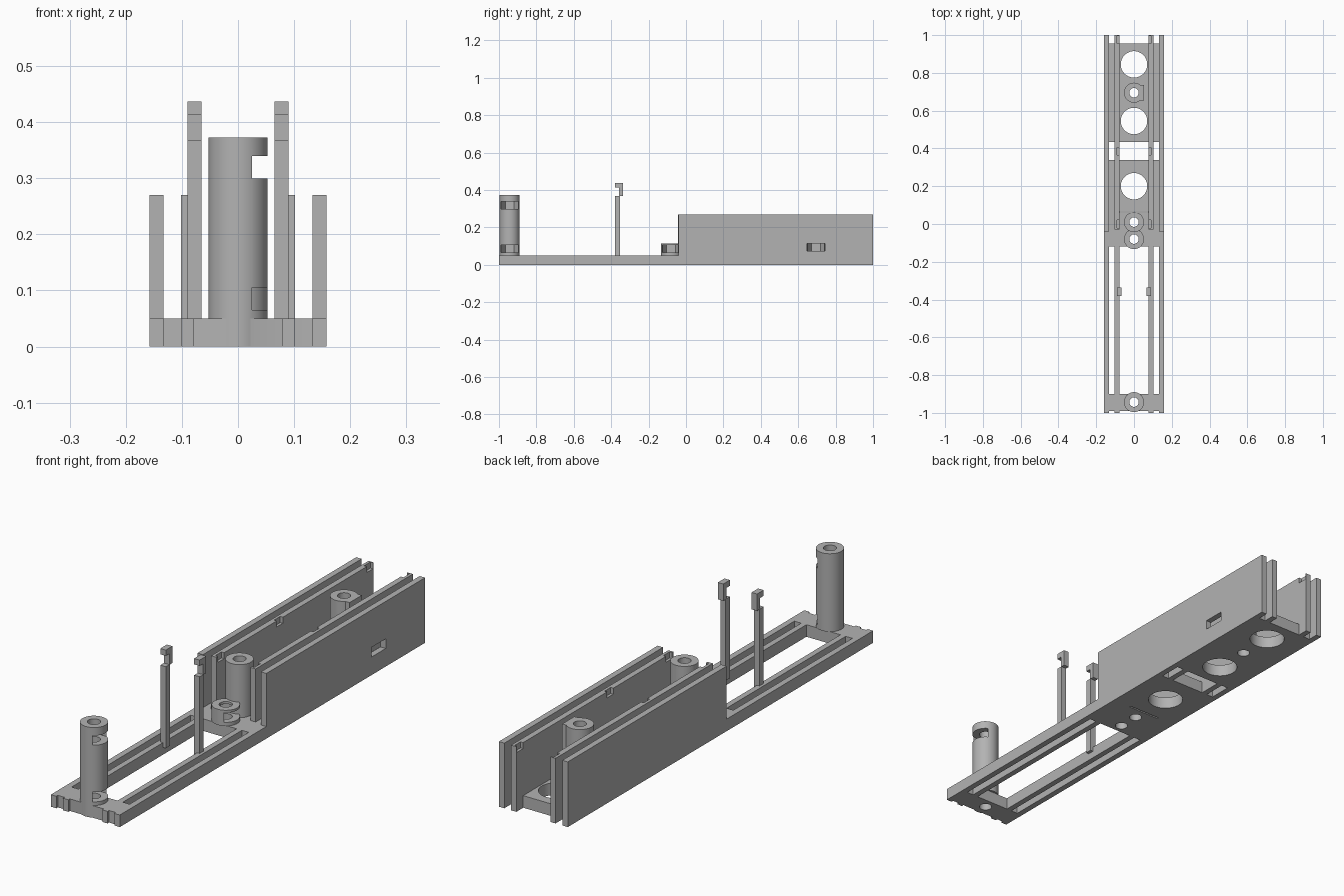
import bpy, math

if "Cube" in bpy.data.objects:
    bpy.data.objects.remove(bpy.data.objects["Cube"])

grey = bpy.data.materials.new("grey plastic")
grey.diffuse_color = (0.45, 0.45, 0.45, 1)
grey.use_nodes = True
grey.node_tree.nodes["Principled BSDF"].inputs["Base Color"].default_value = grey.diffuse_color


def box(name, x, y, z):
    """Box from (min, max) pairs."""
    bpy.ops.mesh.primitive_cube_add(
        size=1, location=[sum(p) / 2 for p in (x, y, z)])
    ob = bpy.context.object
    ob.scale = [p[1] - p[0] for p in (x, y, z)]
    bpy.ops.object.transform_apply(location=True, rotation=True, scale=True)
    ob.name = name
    ob.data.materials.append(grey)
    return ob


def cyl(name, r, y, z, sides=48, turn=0.0):
    """Upright cylinder on the centre line."""
    bpy.ops.mesh.primitive_cylinder_add(
        vertices=sides, radius=r, depth=z[1] - z[0],
        location=(0, y, (z[0] + z[1]) / 2), rotation=(0, 0, turn))
    ob = bpy.context.object
    bpy.ops.object.transform_apply(location=True, rotation=True, scale=True)
    ob.name = name
    ob.data.materials.append(grey)
    return ob


def boolean(ob, tools, op='DIFFERENCE'):
    for t in tools:
        t.hide_render = True
        m = ob.modifiers.new("boolean", 'BOOLEAN')
        m.operation, m.solver, m.object = op, 'EXACT', t
        bpy.context.view_layer.objects.active = ob
        bpy.ops.object.modifier_apply(modifier=m.name)
        bpy.data.objects.remove(t)


def smooth(ob):
    bpy.ops.object.select_all(action='DESELECT')
    ob.select_set(True)
    bpy.context.view_layer.objects.active = ob
    bpy.ops.object.shade_smooth_by_angle(angle=math.radians(30))


def nut_slot(y, z, reach):
    """Hexagonal nut pocket that opens towards +x."""
    return [cyl("cutter", 0.0465, y, z, 6),
            box("cutter", (0, reach), (y - 0.0465, y + 0.0465), z)]


T = 0.05                      # base thickness
H = 0.27                      # wall height
BOSSES = (-0.943, -0.08, 0.01, 0.695)

# base plate with its openings
base = box("base_plate", (-0.133, 0.133), (-0.99, 0.955), (0, T))
through = (-0.1, 0.2)
cuts = [box("cutter", (-0.078, 0.078), (-0.9, -0.12), through),
        box("cutter", (-0.078, 0.078), (0.34, 0.435), through),
        box("cutter", (-0.075, 0.075), (0.06, 0.067), through)]
for s in (-1, 1):
    gap = tuple(sorted((s * 0.102, s * 0.134)))
    cuts += [box("cutter", gap, (-0.9, -0.12), through),
             box("cutter", gap, (0.34, 0.435), through)]
cuts += [cyl("cutter", 0.07, y, through) for y in (0.2, 0.545, 0.845)]
boolean(base, [cyl("cutter", 0.053, -0.943, (0, T))], 'UNION')
boolean(base, cuts + [cyl("cutter", 0.025, y, through, 32) for y in BOSSES])
smooth(base)

# hollow screw bosses with side nut slots
tall = cyl("front_boss", 0.053, -0.943, (T, 0.373))
boolean(tall, nut_slot(-0.943, (0.065, 0.105), 0.1)
        + nut_slot(-0.943, (0.30, 0.34), 0.1))
short = cyl("short_boss", 0.053, -0.08, (T, 0.115))
boolean(short, nut_slot(-0.08, (0.065, 0.105), 0.1))
middle = cyl("middle_boss", 0.053, 0.01, (T, H))
rear = cyl("rear_boss", 0.053, 0.695, (T, H))
boolean(rear, [box("block", (0, 0.053), (0.655, 0.735), (T, H))], 'UNION')
boolean(rear, nut_slot(0.695, (0.075, 0.115), 0.1))
for ob, y in zip((tall, short, middle, rear), BOSSES):
    boolean(ob, [cyl("cutter", 0.025, y, (-0.1, 0.6), 32)])
    smooth(ob)

for s, side in ((-1, "left"), (1, "right")):
    def span(a, b):
        return tuple(sorted((s * a, s * b)))

    # outer rail and wall
    box(side + "_rail", span(0.133, 0.158), (-1, -0.04), (0, T))
    outer = box(side + "_outer_wall", span(0.133, 0.158), (-0.04, 1), (0, H))
    # inner wall with small catch recesses along its top
    inner = box(side + "_inner_wall", span(0.078, 0.102), (-0.03, 1), (T, H))
    boolean(inner, [box("cutter", span(0.07, 0.09), (y - 0.02, y + 0.02),
                        (0.245, 0.3)) for y in (0.0, 0.385, 0.975)])
    box(side + "_inner_wall_foot", span(0.078, 0.102), (0.955, 1), (0, T))
    box(side + "_rail_tip", span(0.078, 0.102), (-1, -0.99), (0, T))
    # nut access window through the right walls
    if s > 0:
        for wall in (outer, inner):
            boolean(wall, [box("cutter", (0.05, 0.2), (0.648, 0.742),
                               (0.075, 0.115))])
    # slim post with a hooked tip
    px = span(0.065, 0.09)
    box(side + "_post", px, (-0.38, -0.353), (0.03, 0.368))
    box(side + "_hook_stem", px, (-0.357, -0.337), (0.367, 0.415))
    box(side + "_hook_tip", px, (-0.38, -0.337), (0.413, 0.437))
